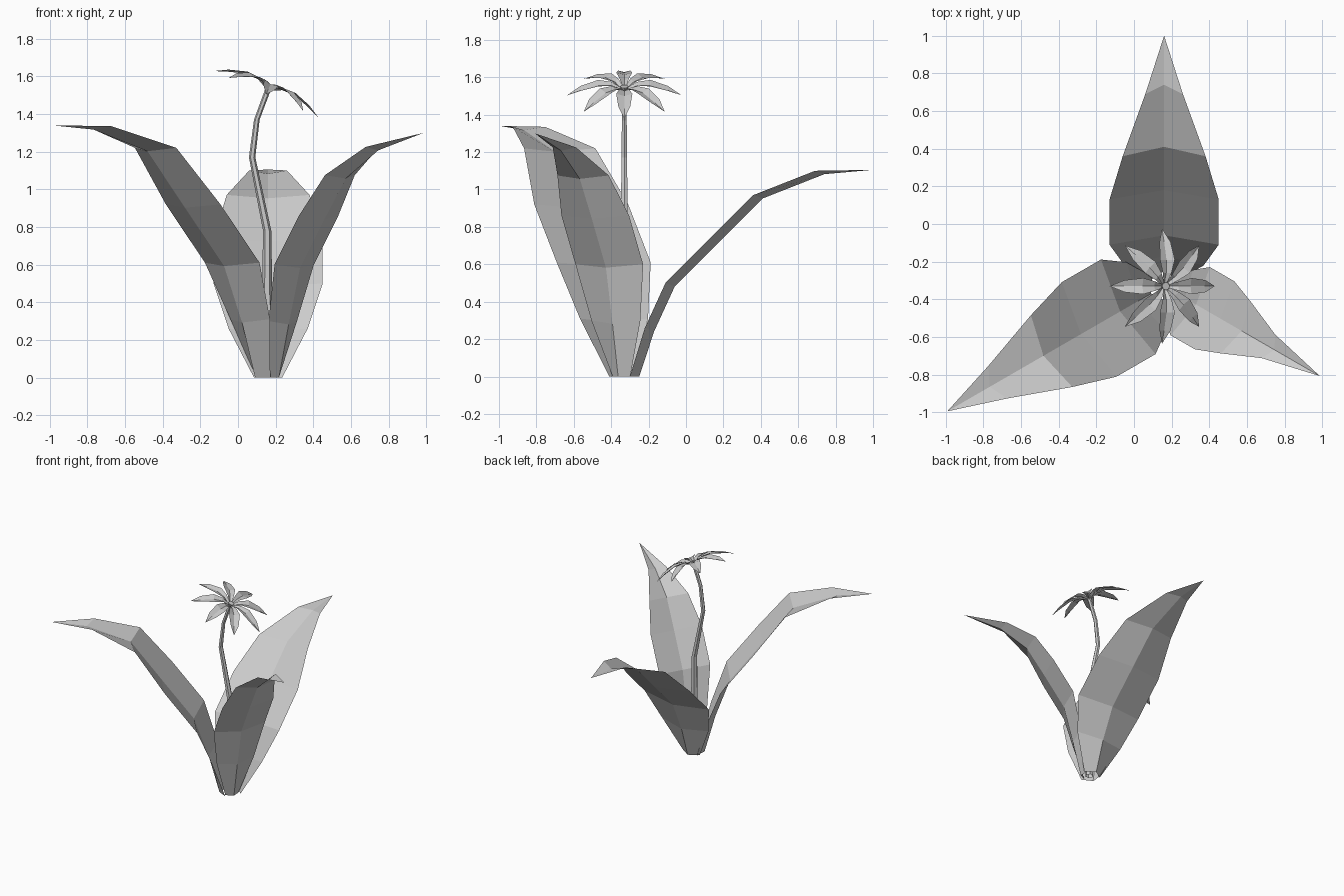
import bpy, bmesh, math
from mathutils import Vector, Matrix

old = bpy.data.objects.get("Cube")
if old:
    bpy.data.objects.remove(old, do_unlink=True)

grey = bpy.data.materials.new("plant grey")
grey.use_nodes = True
GREY = (0.6, 0.6, 0.6, 1)
grey.diffuse_color = GREY
grey.node_tree.nodes["Principled BSDF"].inputs["Base Color"].default_value = GREY

CENTRE = Vector((0.16, -0.33, 0))


def finish(bm, name):
    mesh = bpy.data.meshes.new(name)
    bm.to_mesh(mesh)
    bm.free()
    mesh.materials.append(grey)
    obj = bpy.data.objects.new(name, mesh)
    bpy.context.collection.objects.link(obj)
    return obj


def folded_blade(bm, rows, fold_out, fold_down, matrix):
    """Pointed sheet along +x; rows are (distance, half width, height), creased in the middle."""
    add = lambda *p: bm.verts.new(matrix @ Vector(p))
    strips = []
    for d, w, h in rows[:-1]:
        strips.append((add(d, -w, h), add(d + fold_out, 0, h - fold_down), add(d, w, h)))
    d, w, h = rows[-1]
    tip = add(d, 0, h)
    for a, b in zip(strips, strips[1:]):
        for i in (0, 1):
            bm.faces.new((a[i], b[i], b[i + 1], a[i + 1]))
    a = strips[-1]
    for i in (0, 1):
        bm.faces.new((a[i], tip, a[i + 1]))


def tube(bm, points, radii, sides):
    """Faceted tube with horizontal rings."""
    rings = []
    for p, r in zip(points, radii):
        rings.append([bm.verts.new(Vector(p) + Vector((r * math.cos(t), r * math.sin(t), 0)))
                      for t in (2 * math.pi * k / sides for k in range(sides))])
    for a, b in zip(rings, rings[1:]):
        for k in range(sides):
            n = (k + 1) % sides
            bm.faces.new((a[k], a[n], b[n], b[k]))
    bm.faces.new(rings[-1])


# Three broad leaves around the stem
HALF_WIDTHS = (0.075, 0.21, 0.29, 0.29, 0.22, 0.10, 0)
WIDE = (0.03, 0.11, 0.22, 0.46, 0.69, 1.02, 1.33)
STEEP = (0.03, 0.09, 0.16, 0.31, 0.44, 0.64, 0.955)
leaves = (
    ("back_leaf", 90, WIDE, 1.0, (0, 0.26, 0.50, 0.74, 0.97, 1.10, 1.105)),
    ("front_right_leaf", 210, WIDE, 1.0, (0, 0.31, 0.61, 0.92, 1.22, 1.335, 1.34)),
    ("front_left_leaf", 330, STEEP, 0.72, (0, 0.30, 0.60, 0.86, 1.075, 1.225, 1.30)),
)
for name, angle, reach, width, heights in leaves:
    bm = bmesh.new()
    rows = [(d, w * width, h) for d, w, h in zip(reach, HALF_WIDTHS, heights)]
    turn = Matrix.Translation(CENTRE) @ Matrix.Rotation(math.radians(angle), 4, 'Z')
    folded_blade(bm, rows, 0.05 * width, 0.018, turn)
    for v in bm.verts:
        v.co.z = max(v.co.z, 0)
    finish(bm, name)

# Bent stem
bm = bmesh.new()
path = [(0.16, 0), (0.155, 0.45), (0.155, 0.78), (0.075, 1.17), (0.10, 1.37), (0.163, 1.54)]
tube(bm, [(x, CENTRE.y, z) for x, z in path], (0.03, 0.027, 0.022, 0.017, 0.015, 0.016), 6)
finish(bm, "stem")

# Tilted flower with eight arched petals
tilt = Matrix.Translation((0.165, CENTRE.y, 1.54)) @ Matrix.Rotation(math.radians(24), 4, 'Y')
PETAL = ((0.012, 0.008, 0.0), (0.07, 0.025, 0.028), (0.14, 0.043, 0.031),
         (0.235, 0.032, 0.0), (0.306, 0, -0.04))
bm = bmesh.new()
for k in range(8):
    folded_blade(bm, PETAL, 0.0, 0.012, tilt @ Matrix.Rotation(math.pi * k / 4, 4, 'Z'))
finish(bm, "petals")

# Small flower centre
bm = bmesh.new()
tube(bm, [(0, 0, -0.015), (0, 0, 0.012)], (0.016, 0.022), 8)
bm.transform(tilt)
finish(bm, "flower_centre")
